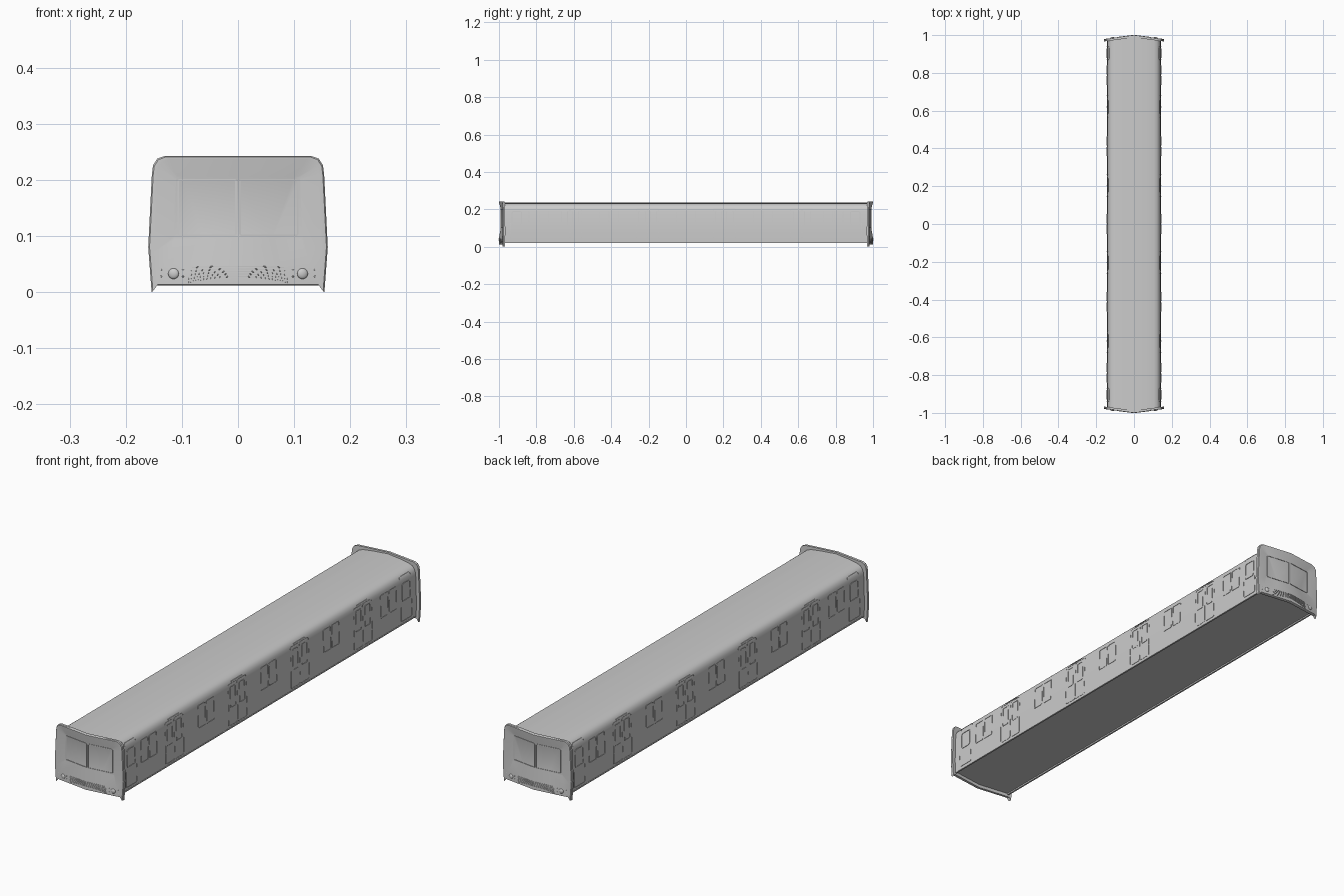
import bpy, bmesh, math

if "Cube" in bpy.data.objects:
    bpy.data.objects.remove(bpy.data.objects["Cube"])

# half cross-section of the car body (x, z), floor centre to roof centre
PROFILE = [(0, .026), (.136, .026), (.136, .02), (.142, .02), (.1435, .08), (.14, .19),
           (.1375, .205), (.132, .217), (.122, .226), (.105, .231), (.06, .2345), (0, .236)]
SLOPE = .13          # chevron plan of the cab ends
RECESS = .009        # depth of the windscreen panel


def side_x(z):
    pts = PROFILE[3:]
    for (xa, za), (xb, zb) in zip(pts, pts[1:]):
        if z <= zb:
            return xa + (xb - xa) * (z - za) / (zb - za)
    return 0


def on_side(u, v, d):
    return (side_x(v) + d, u, v)


def on_front(u, v, d):
    return (u, -(1 - SLOPE * abs(u)) + RECESS - d, v)


def finish(name, bm, axes=(False, False), angle=35):
    bmesh.ops.recalc_face_normals(bm, faces=bm.faces)
    me = bpy.data.meshes.new(name)
    bm.to_mesh(me)
    bm.free()
    ob = bpy.data.objects.new(name, me)
    bpy.context.collection.objects.link(ob)
    bpy.ops.object.select_all(action='DESELECT')
    ob.select_set(True)
    bpy.context.view_layer.objects.active = ob
    bpy.ops.object.shade_smooth_by_angle(angle=math.radians(angle))
    if any(axes):
        m = ob.modifiers.new("mirror", 'MIRROR')
        m.use_axis = (axes[0], axes[1], False)
        m.use_mirror_merge = False
    return ob


def full(half):
    return half + [(-x, z) for x, z in half[-2:0:-1]]


def bridge(bm, a, b):
    n = len(a)
    for i in range(n):
        bm.faces.new((a[i], a[(i + 1) % n], b[(i + 1) % n], b[i]))


def halves(bm, ring):
    h = len(ring) // 2
    bm.faces.new(ring[:h + 1])
    bm.faces.new(ring[h:] + ring[:1])


def round_rect(u0, u1, v0, v1, r):
    pts = []
    for cu, cv, a0 in ((u1 - r, v1 - r, 0), (u0 + r, v1 - r, 90),
                       (u0 + r, v0 + r, 180), (u1 - r, v0 + r, 270)):
        for k in range(5):
            a = math.radians(a0 + k * 22.5)
            pts.append((cu + r * math.cos(a), cv + r * math.sin(a)))
        if a0 == 90:
            pts.append((u0, max(.08, v0 + r * 1.2)))
    pts.append((u1, max(.08, v0 + r * 1.2)))
    return pts


def frame(bm, place, u0, u1, v0, v1, r, w, h):
    # raised rounded border lying on a surface
    outer = round_rect(u0, u1, v0, v1, r)
    inner = round_rect(u0 + w, u1 - w, v0 + w, v1 - w, max(r - w, .001))
    rings = [[bm.verts.new(place(u, v, d)) for u, v in pts]
             for pts, d in ((outer, -.001), (outer, h), (inner, h), (inner, -.001))]
    for a, b in zip(rings, rings[1:]):
        bridge(bm, a, b)


def bar(bm, place, u0, u1, v0, v1, h):
    pts = [(u0, v0), (u1, v0), (u1, v1), (u0, v1)]
    lo = [bm.verts.new(place(u, v, -.002)) for u, v in pts]
    hi = [bm.verts.new(place(u, v, h)) for u, v in pts]
    bridge(bm, lo, hi)
    bm.faces.new(hi)


# car body
bm = bmesh.new()
ends = [[bm.verts.new((x, s * (.988 - SLOPE * abs(x)), z)) for x, z in full(PROFILE)]
        for s in (-1, 1)]
bridge(bm, *ends)
for e in ends:
    halves(bm, e)
finish("car_body", bm)

# cab ends: rim, face and recessed windscreen panel
OUTER = [(0, .012), (.145, .012), (.154, 0), (.16, .08), (.1535, .21), (.1515, .226),
         (.144, .238), (.13, .243), (0, .243)]
INNER = [(0, .047), (.07, .049), (.128, .051), (.149, .072), (.144, .21), (.141, .225),
         (.134, .234), (.122, .237), (0, .237)]
PANEL = [(0, .095), (.06, .095), (.112, .095), (.115, .099), (.111, .2), (.110, .204),
         (.107, .206), (.1, .206), (0, .206)]
EDGE = [(x * .985, .12 + (z - .12) * .985) for x, z in OUTER]
bm = bmesh.new()
rings = [[bm.verts.new(on_front(x, z, RECESS - d)) for x, z in full(half)]
         for half, d in ((OUTER, .013), (OUTER, .003), (EDGE, 0), (INNER, 0), (PANEL, RECESS))]
for a, b in zip(rings, rings[1:]):
    bridge(bm, a, b)
halves(bm, rings[0])
halves(bm, rings[-1])
finish("cab_end", bm, (False, True), 20)

# windscreen frames
bm = bmesh.new()
frame(bm, on_front, .002, .108, .1, .202, .005, .003, .002)
finish("windscreen_frame", bm, (True, True))

# headlights and small rivets
bm = bmesh.new()
for x, z, r in ((.115, .033, .0095), (.137, .028, .0015), (.137, .04, .0015),
                (.098, .028, .0015), (.098, .04, .0015)):
    res = bmesh.ops.create_uvsphere(bm, u_segments=20, v_segments=10, radius=r)
    p = on_front(x, z, RECESS)
    for v in res['verts']:
        v.co = (v.co.x + p[0], v.co.y * .5 + p[1] + SLOPE * v.co.x, v.co.z + p[2])
finish("headlights", bm, (True, True))

# curved grille bars below the windscreen
bm = bmesh.new()
for i in range(5):
    z0, drop, n = .046 - i * .0045, .002 + i * .0022, 12
    prev = None
    for k in range(n + 1):
        t = k / n
        x, z = t * (.082 + .002 * i), z0 - drop * t * t
        cur = [bm.verts.new(on_front(x, z + dz, RECESS + d))
               for dz, d in ((-.001, -.001), (-.0008, .0015), (.0008, .0015), (.001, -.001))]
        if prev:
            bridge(bm, prev, cur)
        prev = cur
finish("grille_bars", bm, (True, True))

# passenger doors: leaf borders, leaf windows and the bars above
bm = bmesh.new()
for c in (.205, .62):
    for s in (-1, 1):
        u = sorted((c, c + s * .06))
        frame(bm, on_side, u[0], u[1], .032, .205, .008, .002, .0012)
        w = sorted((c + s * .012, c + s * .048))
        frame(bm, on_side, w[0], w[1], .105, .192, .006, .003, .0015)
    bar(bm, on_side, c - .035, c + .035, .2085, .2115, .003)
finish("passenger_doors", bm, (True, True))

# side windows, in pairs between the doors
bm = bmesh.new()
for u in (.028, .384, .44, .76, .816):
    frame(bm, on_side, u - .025, u + .025, .1, .195, .006, .003, .0015)
finish("side_windows", bm, (True, True))

# cab doors with a small window
bm = bmesh.new()
frame(bm, on_side, .868, .94, .034, .218, .008, .002, .0015)
frame(bm, on_side, .877, .932, .115, .19, .01, .004, .002)
finish("cab_doors", bm, (True, True))

# side sills along the lower edge
bm = bmesh.new()
bar(bm, on_side, -.955, .955, .02, .025, .001)
finish("side_sill", bm, (True, False))
